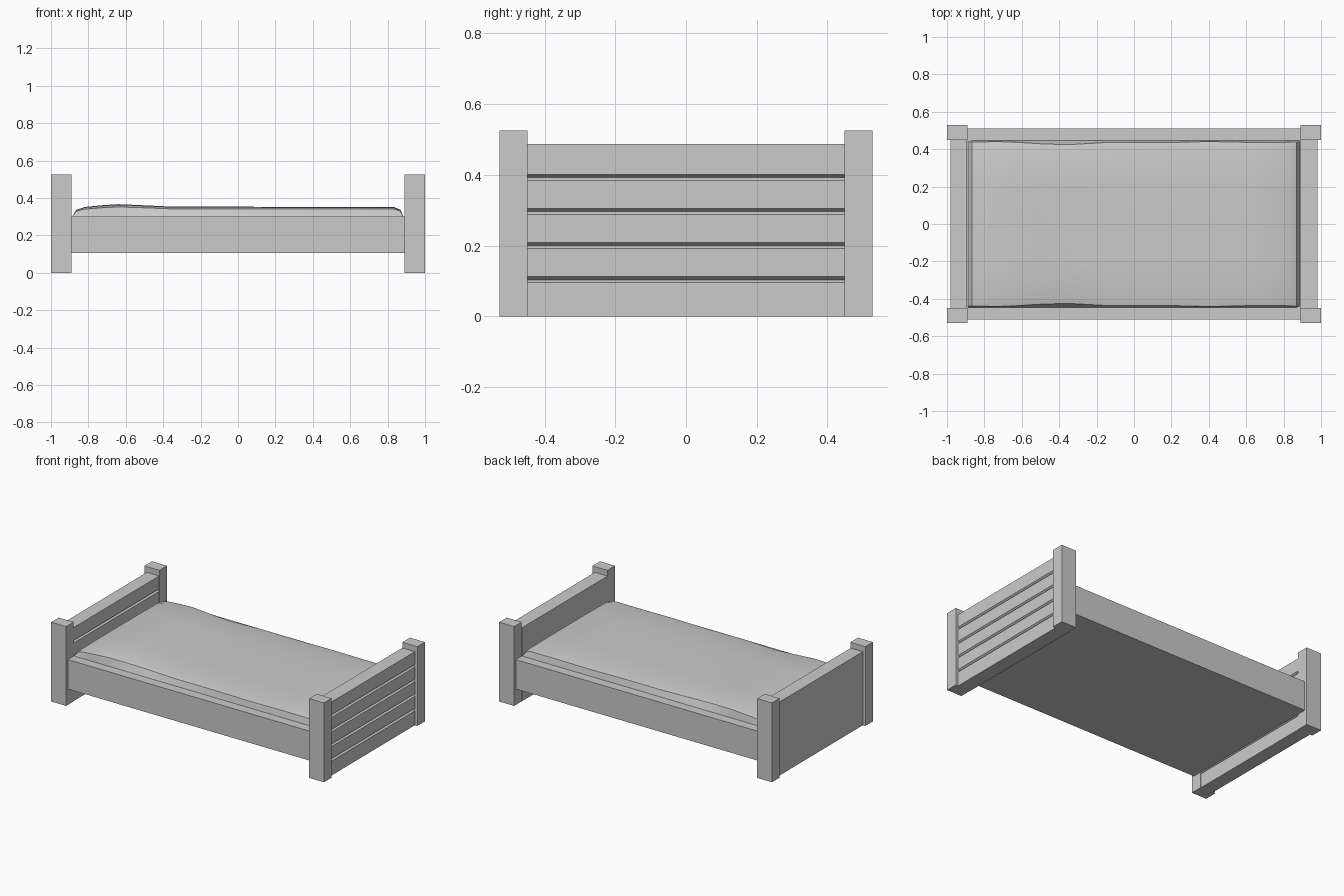
import bpy, bmesh, math

if "Cube" in bpy.data.objects:
    bpy.data.objects.remove(bpy.data.objects["Cube"])


def make_object(name, bm):
    bmesh.ops.recalc_face_normals(bm, faces=bm.faces)
    mesh = bpy.data.meshes.new(name)
    bm.to_mesh(mesh)
    bm.free()
    obj = bpy.data.objects.new(name, mesh)
    bpy.context.collection.objects.link(obj)
    return obj


def box(name, x0, x1, y0, y1, z0, z1):
    bm = bmesh.new()
    bmesh.ops.create_cube(bm, size=1)
    for v in bm.verts:
        v.co.x = x1 if v.co.x > 0 else x0
        v.co.y = y1 if v.co.y > 0 else y0
        v.co.z = z1 if v.co.z > 0 else z0
    return make_object(name, bm)


# Plank panel: profile with V grooves on its +x face, extruded along y
def plank_panel(name, x0, x1, half_width, height):
    profile = [(x0, 0), (x1, 0)]
    for i in range(4):
        z = 0.103 + 0.0965 * i
        profile += [(x1, z - 0.008), (x1 - 0.012, z), (x1, z + 0.009)]
    profile += [(x1, height), (x0, height)]
    bm = bmesh.new()
    face = bm.faces.new([bm.verts.new((x, -half_width, z)) for x, z in profile])
    ext = bmesh.ops.extrude_face_region(bm, geom=[face], use_keep_orig=True)
    moved = [g for g in ext["geom"] if isinstance(g, bmesh.types.BMVert)]
    bmesh.ops.translate(bm, verts=moved, vec=(0, 2 * half_width, 0))
    return make_object(name, bm)


# Corner posts
for sx, end in ((-1, "head"), (1, "foot")):
    for sy, side in ((-1, "front"), (1, "back")):
        xs = sorted((sx * 0.89, sx * 1.0))
        ys = sorted((sy * 0.448, sy * 0.528))
        box(f"{end}_{side}_post", *xs, *ys, 0, 0.525)

# Head and foot panels, both grooved towards +x
plank_panel("headboard", -0.982, -0.892, 0.449, 0.487)
plank_panel("footboard", 0.889, 0.982, 0.449, 0.487)

# Bed frame with side rails
box("bed_frame", -0.8905, 0.8905, -0.51, 0.51, 0.105, 0.30)

# Mattress: lofted rows, raised at the pillow end, with slightly wavy long edges
stations = [(-0.887, 0.30), (-0.865, 0.337), (-0.82, 0.352), (-0.73, 0.361),
            (-0.64, 0.367), (-0.52, 0.362), (-0.36, 0.354), (-0.13, 0.354),
            (0.15, 0.353), (0.4, 0.353), (0.62, 0.353), (0.83, 0.353),
            (0.868, 0.338), (0.885, 0.30)]
rows = [(-0.447, 0), (-0.438, 0.78), (-0.39, 0.95), (-0.2, 1),
        (0.2, 1), (0.39, 0.95), (0.438, 0.78), (0.447, 0)]
bm = bmesh.new()
grid = []
for x, top in stations:
    wave = 0.012 * math.exp(-((x + 0.35) / 0.22) ** 2) + 0.003 * math.sin(11 * x)
    line = []
    for y, g in rows:
        inset = wave * math.copysign(1, y) if 0.7 < g < 0.9 else 0
        line.append(bm.verts.new((x, y - inset, 0.30 + (top - 0.30) * g)))
    grid.append(line)
for a, b in zip(grid, grid[1:]):
    for j in range(len(rows) - 1):
        bm.faces.new((a[j], b[j], b[j + 1], a[j + 1]))
mattress = make_object("mattress", bm)
bpy.context.view_layer.objects.active = mattress
mattress.select_set(True)
bpy.ops.object.shade_smooth_by_angle(angle=math.radians(30))
